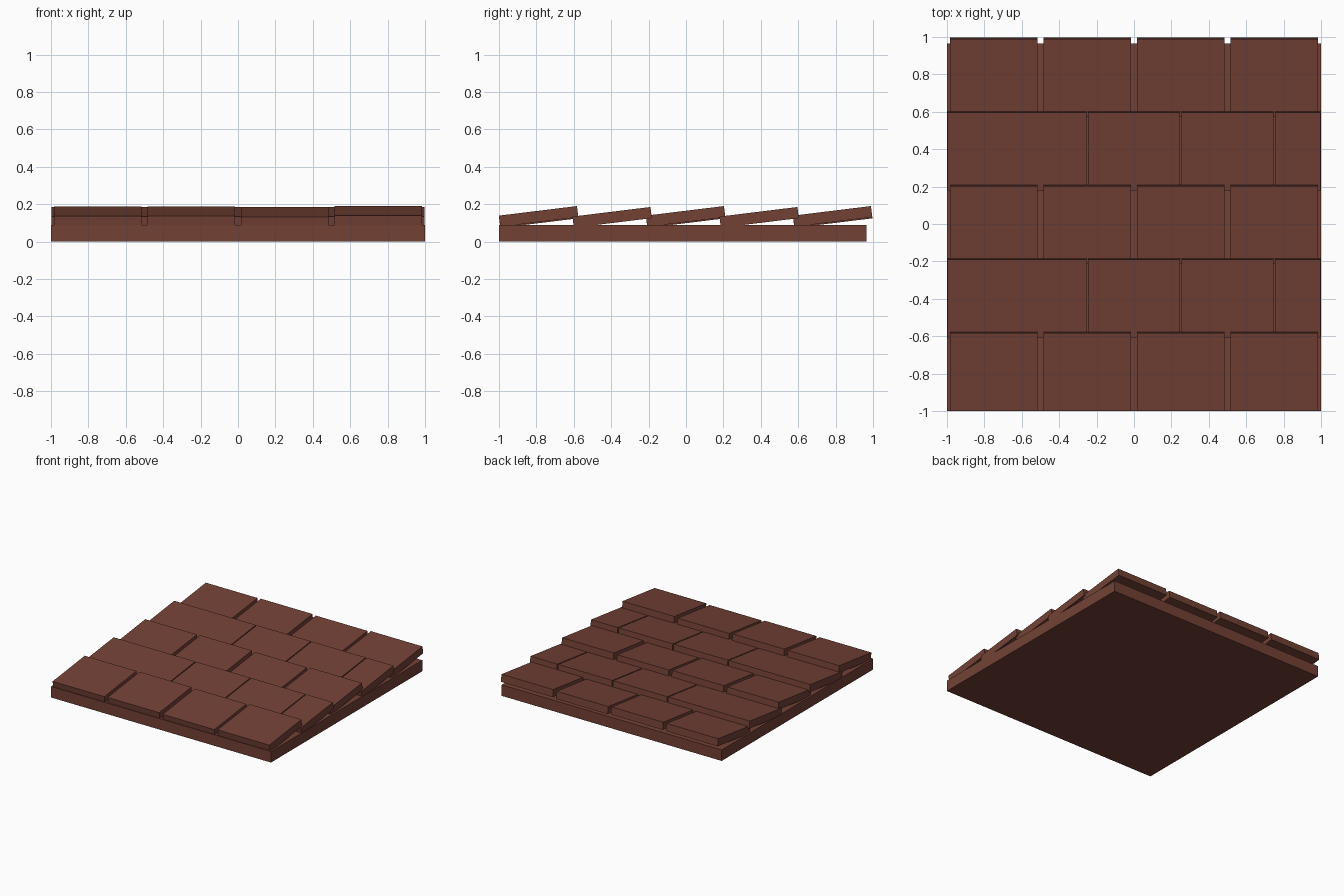
import bpy
import math

cube = bpy.data.objects.get("Cube")
if cube:
    bpy.data.objects.remove(cube, do_unlink=True)

clay = bpy.data.materials.new("clay_brown")
clay.use_nodes = True
colour = (0.17, 0.053, 0.036, 1)
clay.diffuse_color = colour
clay.node_tree.nodes["Principled BSDF"].inputs["Base Color"].default_value = colour


def box(name, centre, size, tilt=0):
    """Add a flat-faced box, tilted about the x axis."""
    bpy.ops.mesh.primitive_cube_add(size=1, location=centre, rotation=(tilt, 0, 0))
    obj = bpy.context.object
    obj.name = name
    obj.scale = size
    obj.data.materials.append(clay)
    return obj


# Flat backing board
BOARD_TOP = 0.09
box("backing_board", (0, -0.0175, BOARD_TOP / 2), (2, 1.965, BOARD_TOP))

# Overlapping rows of tilted tiles, alternating between two layouts
LENGTH, THICK, TILT, PITCH = 0.42, 0.06, math.radians(7), 0.393
RUN = LENGTH * math.cos(TILT) + THICK * math.sin(TILT)
even_spans = [(c - 0.235, c + 0.235) for c in (-0.75, -0.25, 0.25, 0.75)]
odd_spans = [(-0.997, -0.255), (-0.247, 0.245), (0.253, 0.745), (0.753, 0.997)]
settle = (-0.003, -0.001, -0.006, 0)  # slight unevenness between columns

for row in range(5):
    staggered = row % 2 == 1
    y = -1 + row * PITCH + RUN / 2
    for col, (left, right) in enumerate(odd_spans if staggered else even_spans):
        z = 0.135 + (-0.005 if staggered else settle[col])
        box(f"tile_row_{row + 1}_{col + 1}", ((left + right) / 2, y, z),
            (right - left, LENGTH, THICK), TILT)
